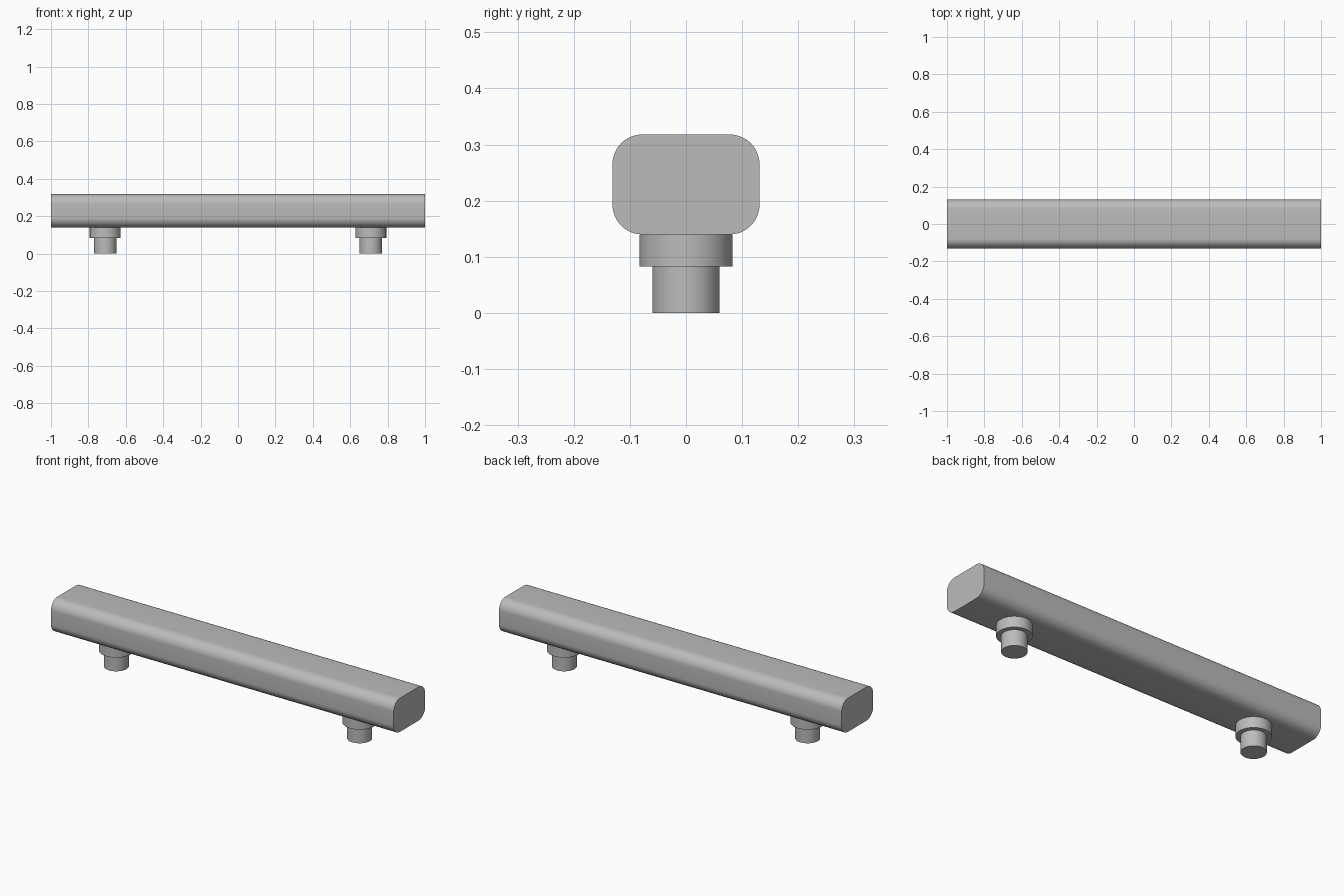
import bpy, bmesh, math

if "Cube" in bpy.data.objects:
    bpy.data.objects.remove(bpy.data.objects["Cube"])

grey = bpy.data.materials.new("grey")
grey.diffuse_color = (0.5, 0.5, 0.5, 1)
grey.use_nodes = True
grey.node_tree.nodes["Principled BSDF"].inputs["Base Color"].default_value = grey.diffuse_color


def finish(name, bm):
    bmesh.ops.recalc_face_normals(bm, faces=bm.faces)
    mesh = bpy.data.meshes.new(name)
    bm.to_mesh(mesh)
    bm.free()
    mesh.materials.append(grey)
    obj = bpy.data.objects.new(name, mesh)
    bpy.context.collection.objects.link(obj)
    bpy.ops.object.select_all(action='DESELECT')
    obj.select_set(True)
    bpy.context.view_layer.objects.active = obj
    bpy.ops.object.shade_smooth_by_angle(angle=math.radians(30))
    return obj


# Handle bar: rounded rectangle swept along x
HALF_W, Z0, Z1, R, STEPS = 0.131, 0.14, 0.318, 0.053, 12
bm = bmesh.new()
ring = []
corners = [(HALF_W - R, Z1 - R), (R - HALF_W, Z1 - R),
           (R - HALF_W, Z0 + R), (HALF_W - R, Z0 + R)]
for i, (y, z) in enumerate(corners):
    for s in range(STEPS + 1):
        a = math.pi / 2 * (i + s / STEPS)
        ring.append(bm.verts.new((-1, y + R * math.cos(a), z + R * math.sin(a))))
cap = bm.faces.new(ring)
ext = bmesh.ops.extrude_face_region(bm, geom=[cap], use_keep_orig=True)
moved = [v for v in ext["geom"] if isinstance(v, bmesh.types.BMVert)]
bmesh.ops.translate(bm, verts=moved, vec=(2, 0, 0))
finish("handle_bar", bm)


# Stepped mounting posts: wide collar under the bar, narrower peg below
def post(name, x):
    bm = bmesh.new()
    profile = [(0, 0), (0.06, 0), (0.06, 0.083), (0.083, 0.083), (0.083, Z0), (0, Z0)]
    verts = [bm.verts.new((r, 0, z)) for r, z in profile]
    edges = [bm.edges.new(p) for p in zip(verts, verts[1:])]
    bmesh.ops.spin(bm, geom=verts + edges, cent=(0, 0, 0), axis=(0, 0, 1),
                   angle=math.tau, steps=48)
    bmesh.ops.remove_doubles(bm, verts=bm.verts, dist=1e-5)
    finish(name, bm).location.x = x


post("left_post", -0.71)
post("right_post", 0.71)
